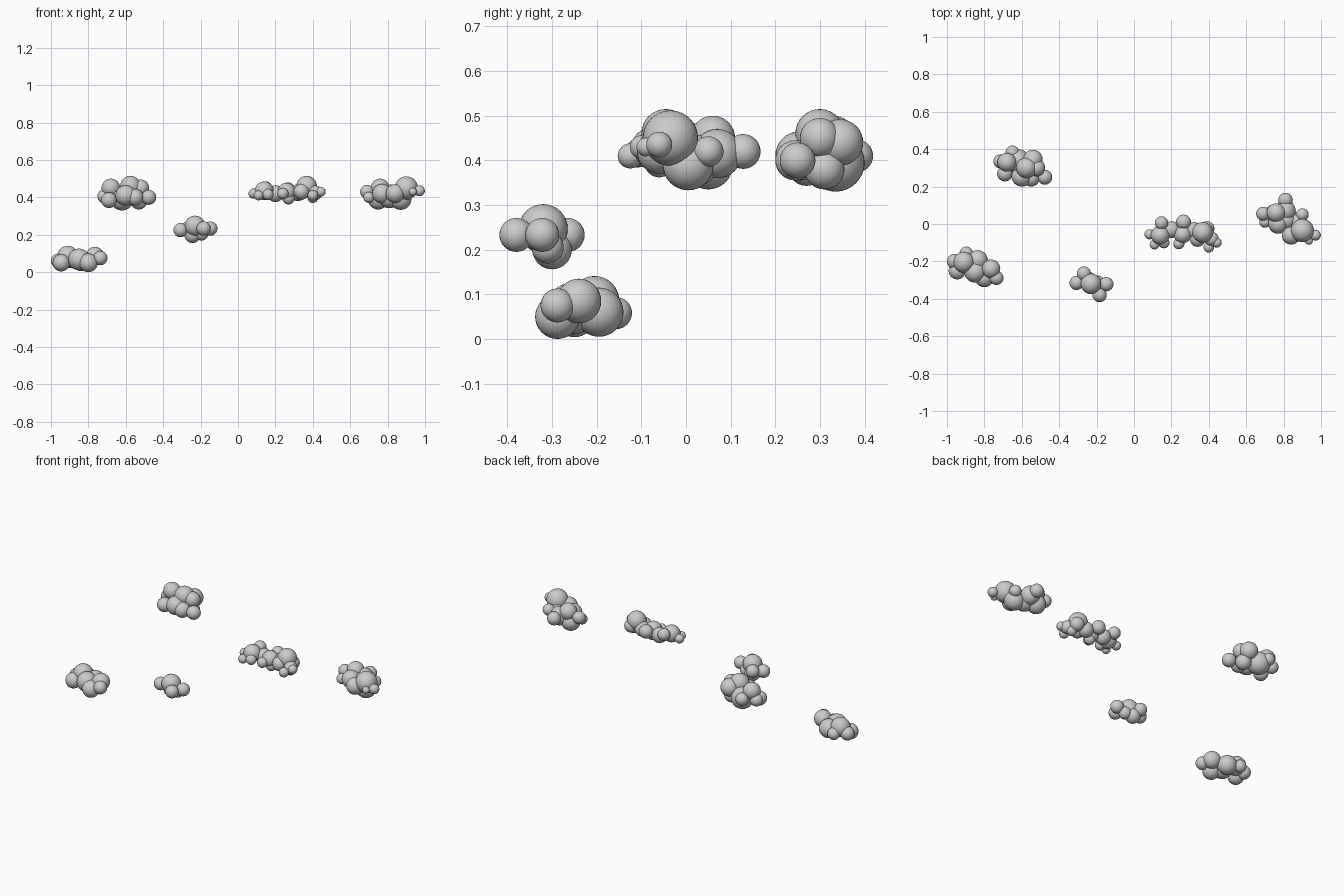
import bpy
import bmesh
from mathutils import Matrix


def cloud(name, puffs):
    """Join overlapping smooth spheres (x, y, z, radius) into one cloud."""
    bm = bmesh.new()
    for x, y, z, r in puffs:
        bmesh.ops.create_uvsphere(bm, u_segments=32, v_segments=16, radius=r,
                                  matrix=Matrix.Translation((x, y, z)))
    for face in bm.faces:
        face.smooth = True
    mesh = bpy.data.meshes.new(name)
    bm.to_mesh(mesh)
    bm.free()
    obj = bpy.data.objects.new(name, mesh)
    bpy.context.collection.objects.link(obj)
    return obj


# Low cloud, front left
cloud("cloud_low_left", [
    (-.897, -.157, .058, .036), (-.91, -.205, .085, .056),
    (-.945, -.25, .05, .046), (-.96, -.2, .06, .040),
    (-.836, -.195, .06, .055), (-.85, -.255, .068, .058),
    (-.80, -.288, .05, .050), (-.765, -.24, .085, .050),
    (-.736, -.288, .075, .038),
])

# High cloud, back left
cloud("cloud_back_left", [
    (-.65, .382, .41, .037), (-.715, .335, .405, .037),
    (-.68, .33, .45, .050), (-.69, .27, .385, .042),
    (-.62, .335, .395, .065), (-.575, .30, .46, .055),
    (-.54, .345, .44, .052), (-.60, .255, .41, .055),
    (-.52, .30, .45, .045), (-.55, .245, .40, .045),
    (-.477, .25, .40, .040), (-.53, .31, .38, .045),
])

# Small cloud, front middle
cloud("cloud_small_front", [
    (-.307, -.315, .225, .038), (-.268, -.265, .233, .038),
    (-.23, -.32, .247, .055), (-.243, -.30, .20, .044),
    (-.184, -.38, .233, .038), (-.148, -.322, .233, .038),
    (-.195, -.31, .205, .036),
])

# Long thin cloud, middle right
cloud("cloud_long_middle", [
    (.083, -.055, .42, .027), (.147, .005, .45, .036),
    (.14, -.06, .435, .050), (.11, -.11, .41, .026),
    (.20, -.03, .42, .045), (.265, .01, .44, .040),
    (.26, -.055, .43, .048), (.24, -.105, .42, .030),
    (.27, -.06, .395, .033), (.32, -.035, .425, .045),
    (.34, -.08, .43, .042), (.367, -.045, .46, .055),
    (.39, -.025, .43, .040), (.415, -.08, .425, .038),
    (.40, -.125, .41, .028), (.443, -.1, .43, .026),
    (.16, -.1, .415, .03), (.40, -.06, .40, .030),
])

# Tall cloud, far right
cloud("cloud_far_right", [
    (.81, .128, .42, .039), (.76, .06, .45, .050),
    (.69, .055, .43, .037), (.70, .01, .40, .030),
    (.75, .05, .39, .055), (.81, .07, .415, .055),
    (.90, .05, .42, .034), (.77, 0, .42, .052),
    (.87, .005, .39, .057), (.84, -.06, .42, .050),
    (.90, -.035, .45, .062), (.97, -.06, .435, .029),
    (.935, -.09, .43, .021), (.81, .02, .40, .058),
])
